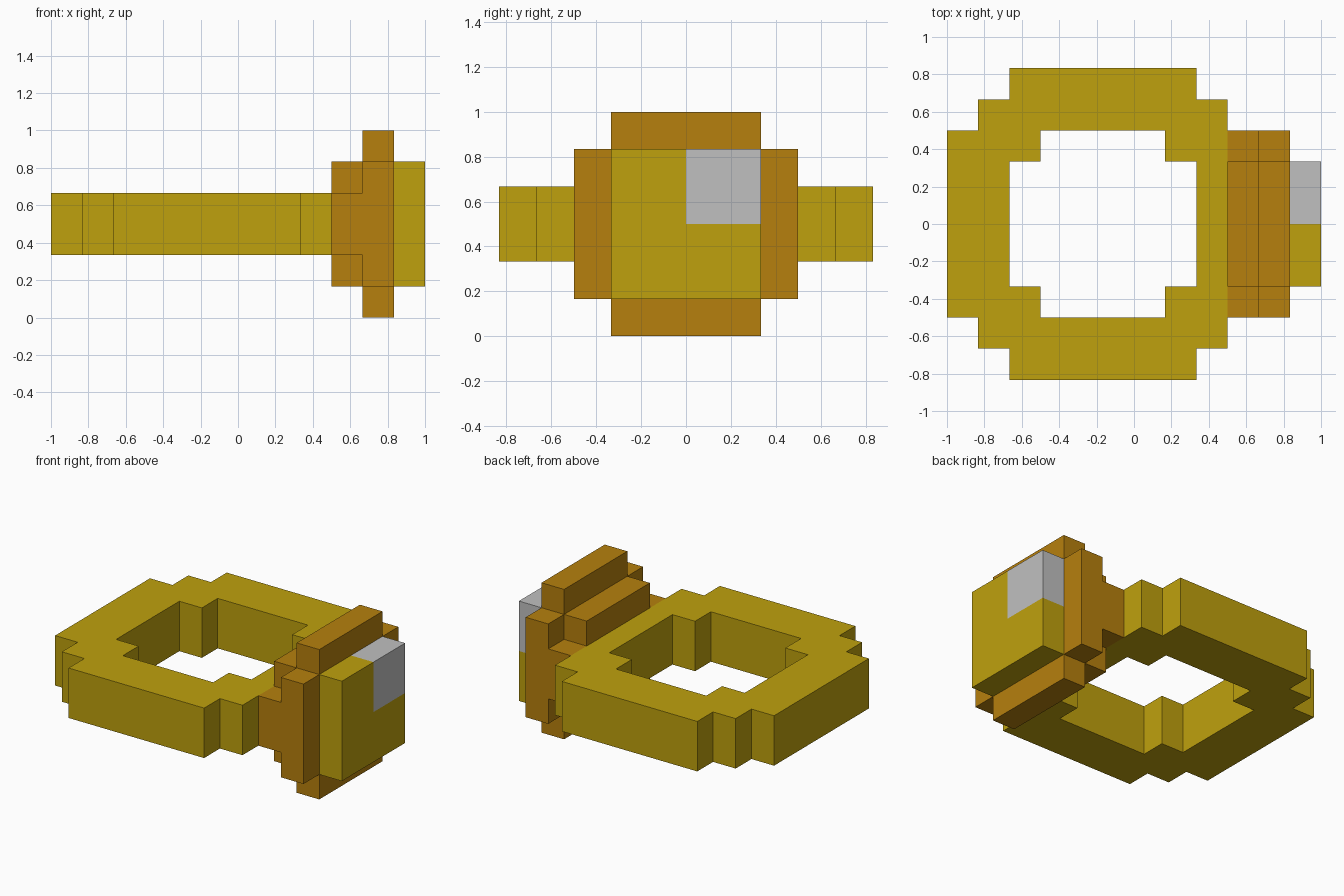
import bpy
import bmesh
from mathutils import Vector

if "Cube" in bpy.data.objects:
    bpy.data.objects.remove(bpy.data.objects["Cube"])

U = 1 / 6  # one block of the stepped design


def material(name, rgb):
    m = bpy.data.materials.new(name)
    m.use_nodes = True
    m.diffuse_color = (*rgb, 1)
    m.node_tree.nodes["Principled BSDF"].inputs["Base Color"].default_value = (*rgb, 1)
    return m


GOLD = material("gold yellow", (0.521, 0.356, 0.004))
BRONZE = material("bronze orange", (0.468, 0.216, 0.004))
SILVER = material("light grey", (0.527, 0.527, 0.527))


def add_object(name, bm, *mats):
    bmesh.ops.recalc_face_normals(bm, faces=bm.faces[:])
    mesh = bpy.data.meshes.new(name)
    bm.to_mesh(mesh)
    bm.free()
    for m in mats:
        mesh.materials.append(m)
    obj = bpy.data.objects.new(name, mesh)
    bpy.context.collection.objects.link(obj)
    return obj


def prism(name, outlines, place, depth, mat):
    """Fill closed outlines (later ones are holes) and extrude them."""
    bm = bmesh.new()
    for pts in outlines:
        vs = [bm.verts.new(place(a * U, b * U)) for a, b in pts]
        for i, v in enumerate(vs):
            bm.edges.new((vs[i - 1], v))
    bmesh.ops.triangle_fill(bm, use_beauty=True, use_dissolve=False, edges=bm.edges[:])
    ext = bmesh.ops.extrude_face_region(bm, geom=bm.faces[:], use_keep_orig=True)
    moved = [g for g in ext["geom"] if isinstance(g, bmesh.types.BMVert)]
    bmesh.ops.translate(bm, verts=moved, vec=depth)
    return add_object(name, bm, mat)


def mirrored(half):
    """Complete an outline by reflecting its second coordinate."""
    return half + [(a, -b) for a, b in reversed(half)]


# Stepped band with a stepped finger hole
outer = mirrored([(-6, 3), (-5, 3), (-5, 4), (-4, 4), (-4, 5), (2, 5), (2, 4), (3, 4)])
inner = mirrored([(-4, 2), (-3, 2), (-3, 3), (1, 3), (1, 2), (2, 2)])
prism("ring_band", [outer, inner], lambda x, y: Vector((x, y, 2 * U)),
      Vector((0, 0, 2 * U)), GOLD)


# Setting: two cross-shaped layers, the wider one behind the gem
def cross(w, h):
    return mirrored([(-w, h - 1), (1 - w, h - 1), (1 - w, h),
                     (w - 1, h), (w - 1, h - 1), (w, h - 1)])


for name, x, h in (("setting_base", 3, 2), ("setting_flange", 4, 3)):
    prism(name, [cross(3, h)], lambda y, z, x=x: Vector((x * U, y, z + 0.5)),
          Vector((U, 0, 0)), BRONZE)

# Gem block, cut into quarters with one shiny upper quarter
bm = bmesh.new()
bmesh.ops.create_cube(bm, size=1)
bmesh.ops.scale(bm, vec=(U, 4 * U, 4 * U), verts=bm.verts[:])
bmesh.ops.translate(bm, vec=(5.5 * U, 0, 0.5), verts=bm.verts[:])
for normal in ((0, 1, 0), (0, 0, 1)):
    bmesh.ops.bisect_plane(bm, geom=bm.verts[:] + bm.edges[:] + bm.faces[:],
                           plane_co=(0, 0, 0.5), plane_no=normal)
for f in bm.faces:
    c = f.calc_center_median()
    f.material_index = 1 if c.y > 0.01 and c.z > 0.51 else 0
add_object("gem_block", bm, GOLD, SILVER)
